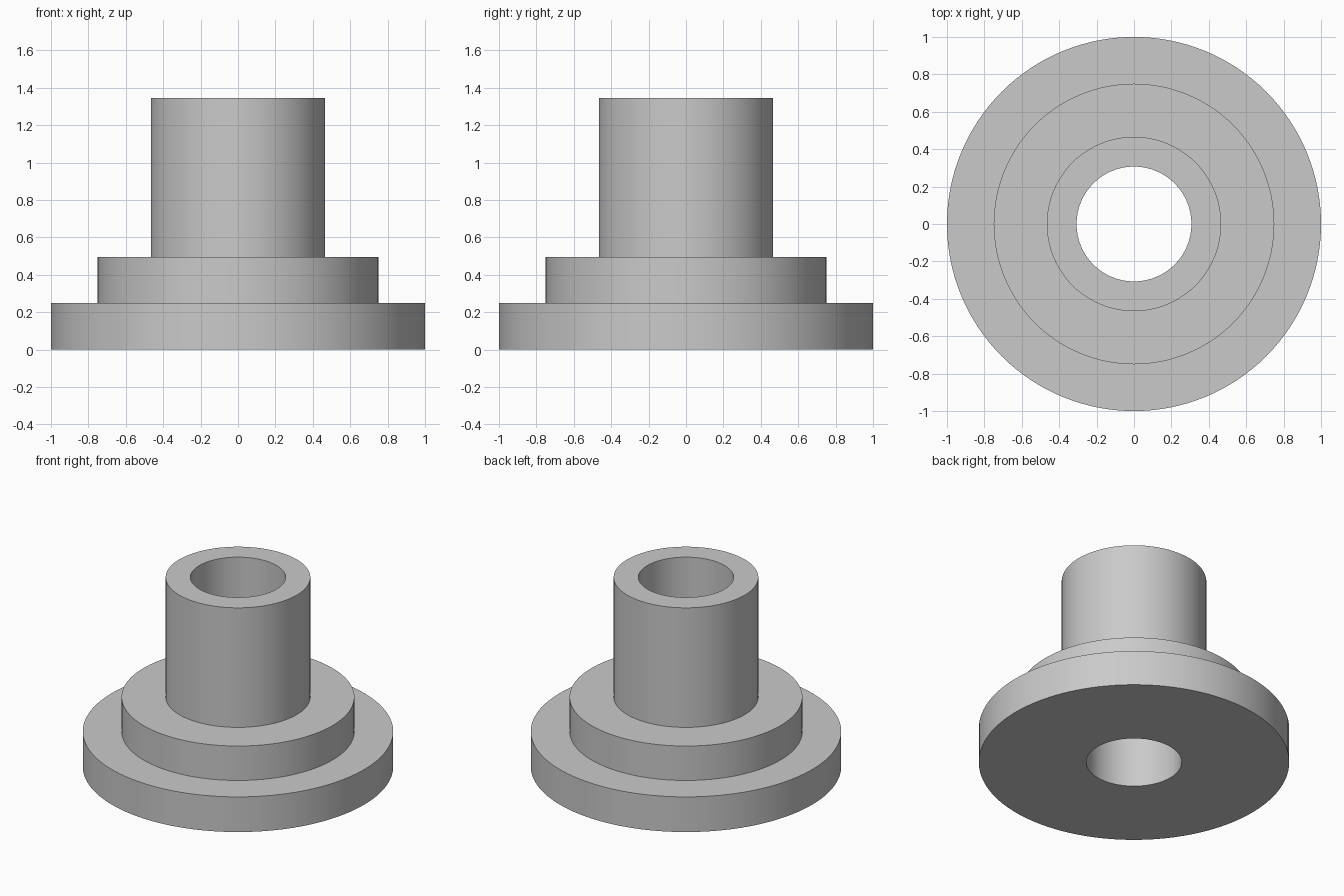
import bpy
import bmesh
import math

SEGMENTS = 128

cube = bpy.data.objects.get("Cube")
if cube:
    bpy.data.objects.remove(cube, do_unlink=True)

# Plain grey finish
grey = bpy.data.materials.new("plain_grey")
grey.use_nodes = True
colour = (0.59, 0.59, 0.59, 1.0)
grey.diffuse_color = colour
grey.node_tree.nodes["Principled BSDF"].inputs["Base Color"].default_value = colour


def lathe(name, profile):
    """Revolve a closed (radius, height) profile around the z axis."""
    bm = bmesh.new()
    rings = []
    for radius, height in profile:
        ring = []
        for i in range(SEGMENTS):
            a = math.tau * i / SEGMENTS
            ring.append(bm.verts.new((radius * math.cos(a), radius * math.sin(a), height)))
        rings.append(ring)
    for k, low in enumerate(rings):
        high = rings[(k + 1) % len(rings)]
        for i in range(SEGMENTS):
            j = (i + 1) % SEGMENTS
            bm.faces.new((low[i], low[j], high[j], high[i]))
    bmesh.ops.recalc_face_normals(bm, faces=bm.faces)
    mesh = bpy.data.meshes.new(name)
    bm.to_mesh(mesh)
    bm.free()
    mesh.materials.append(grey)
    obj = bpy.data.objects.new(name, mesh)
    bpy.context.collection.objects.link(obj)
    return obj


# Wide flange, stepped shoulder and tall sleeve around one through bore
bore, sleeve, shoulder, flange = 0.307, 0.466, 0.75, 1.0
flange_top, shoulder_top, sleeve_top = 0.25, 0.495, 1.345

bushing = lathe("stepped_flange_bushing", [
    (bore, 0), (flange, 0),
    (flange, flange_top), (shoulder, flange_top),
    (shoulder, shoulder_top), (sleeve, shoulder_top),
    (sleeve, sleeve_top), (bore, sleeve_top),
])

# Smooth round walls, crisp step edges
bpy.ops.object.select_all(action="DESELECT")
bushing.select_set(True)
bpy.context.view_layer.objects.active = bushing
bpy.ops.object.shade_smooth_by_angle(angle=math.radians(30))
